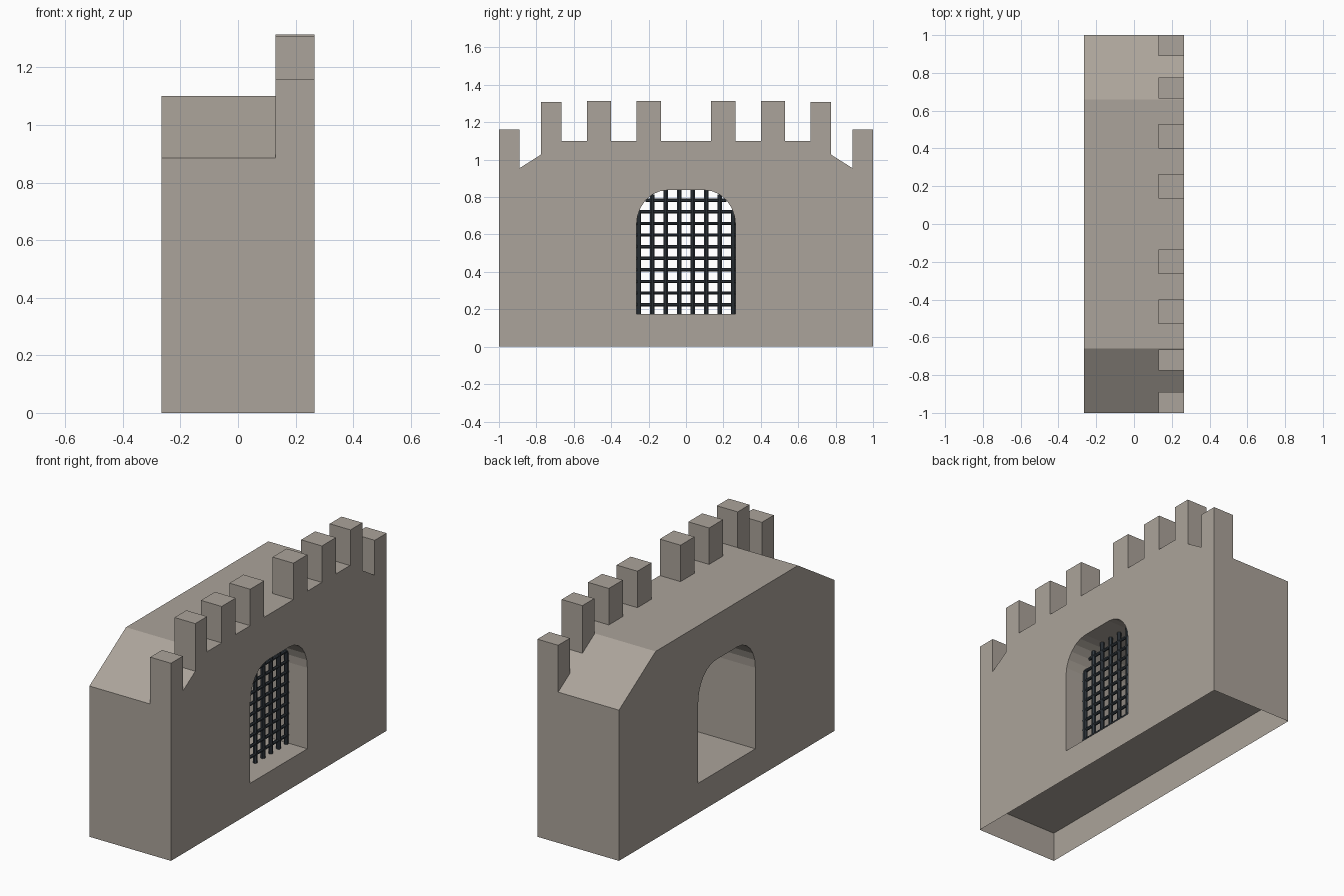
import bpy, bmesh, math
from mathutils import Matrix

if "Cube" in bpy.data.objects:
    bpy.data.objects.remove(bpy.data.objects["Cube"])

X0, X1, XP = -0.265, 0.265, 0.13     # wall back, wall front, inner side of parapet
GATE, FLOOR = 0.265, 0.175           # gate half width and floor height
FLAT, SPRING, RISE = 0.10, 0.65, 0.187
BAR_X = 0.137


def material(name, rgb):
    m = bpy.data.materials.new(name)
    m.diffuse_color = (*rgb, 1)
    m.use_nodes = True
    m.node_tree.nodes["Principled BSDF"].inputs["Base Color"].default_value = m.diffuse_color
    return m


stone = material("warm grey stone", (0.41, 0.37, 0.325))
iron = material("dark iron", (0.032, 0.042, 0.052))


def finish(name, bm, mat):
    bmesh.ops.remove_doubles(bm, verts=bm.verts, dist=1e-5)
    me = bpy.data.meshes.new(name)
    bm.to_mesh(me)
    bm.free()
    me.materials.append(mat)
    ob = bpy.data.objects.new(name, me)
    bpy.context.collection.objects.link(ob)
    return ob


def quad(bm, *pts):
    bm.faces.new([bm.verts.new(p) for p in pts])


def extrude_x(bm, profile, xa, xb, keep=lambda a, b: True):
    """Extrude a counter-clockwise (y, z) outline from xa to xb."""
    front = [bm.verts.new((xb, y, z)) for y, z in profile]
    back = [bm.verts.new((xa, y, z)) for y, z in profile]
    bm.faces.new(front)
    bm.faces.new(back[::-1])
    n = len(profile)
    for i in range(n):
        j = (i + 1) % n
        if keep(profile[i], profile[j]):
            bm.faces.new((front[i], back[i], back[j], front[j]))


def roof(y):
    return 1.10 - max(0, abs(y) - 0.66) * 0.215 / 0.34


# Wall with sloped shoulders and an arched gate tunnel
steps = 6
half = [(FLAT + (GATE - FLAT) * math.cos(a), SPRING + RISE * math.sin(a))
        for a in (math.pi / 2 * i / steps for i in range(steps + 1))]
arch = [(GATE, FLOOR)] + half
outline = ([(-y, z) for y, z in arch] + arch[::-1]
           + [(1, FLOOR), (1, roof(1)), (0.66, 1.1), (-0.66, 1.1), (-1, roof(1)), (-1, FLOOR)])
bm = bmesh.new()
extrude_x(bm, outline, X0, X1, lambda a, b: not (a[1] == FLOOR and b[1] == FLOOR))

# Hollow base: thin skirt open below, closed by the gate floor level
ys = [-1, -GATE, GATE, 1]
for a, b in zip(ys, ys[1:]):
    quad(bm, (X1, a, 0), (X1, b, 0), (X1, b, FLOOR), (X1, a, FLOOR))
    quad(bm, (X0, b, 0), (X0, a, 0), (X0, a, FLOOR), (X0, b, FLOOR))
    plate = [(X0, a, FLOOR), (X1, a, FLOOR), (X1, b, FLOOR), (X0, b, FLOOR)]
    quad(bm, *(plate if a == -GATE else plate[::-1]))
quad(bm, (X0, -1, 0), (X1, -1, 0), (X1, -1, FLOOR), (X0, -1, FLOOR))
quad(bm, (X1, 1, 0), (X0, 1, 0), (X0, 1, FLOOR), (X1, 1, FLOOR))
finish("gate_wall", bm, stone)

# Merlons along the front edge, mirrored left and right
bm = bmesh.new()
for a, b, top in [(0.135, 0.265, 1.314), (0.40, 0.53, 1.314),
                  (0.665, 0.775, 1.307), (0.89, 1.0, 1.16)]:
    for ya, yb in ((a, b), (-b, -a)):
        extrude_x(bm, [(ya, roof(ya)), (yb, roof(yb)), (yb, top), (ya, top)], XP, X1)
finish("merlons", bm, stone)


# Portcullis bars, trimmed to the arch
def bar(bm, centre, length, radius, rot):
    bmesh.ops.create_cone(bm, cap_ends=True, segments=8, radius1=radius, radius2=radius,
                          depth=length, matrix=Matrix.Translation(centre) @ rot
                          @ Matrix.Rotation(math.pi / 8, 4, 'Z'))


bm = bmesh.new()
for i in range(8):
    y = (i - 3.5) * 0.072
    t = max(0, abs(y) - FLAT) / (GATE - FLAT)
    top = SPRING + RISE * math.sqrt(1 - t * t)
    bar(bm, (BAR_X, y, (FLOOR + top) / 2), top - FLOOR, 0.0125, Matrix())
finish("portcullis_uprights", bm, iron)

bm = bmesh.new()
for i in range(10):
    z = 0.225 + i * 0.062
    t = max(0, z - SPRING) / RISE
    w = FLAT + (GATE - FLAT) * math.sqrt(1 - t * t)
    bar(bm, (BAR_X, 0, z), 2 * w, 0.0095, Matrix.Rotation(math.pi / 2, 4, 'X'))
finish("portcullis_crossbars", bm, iron)
